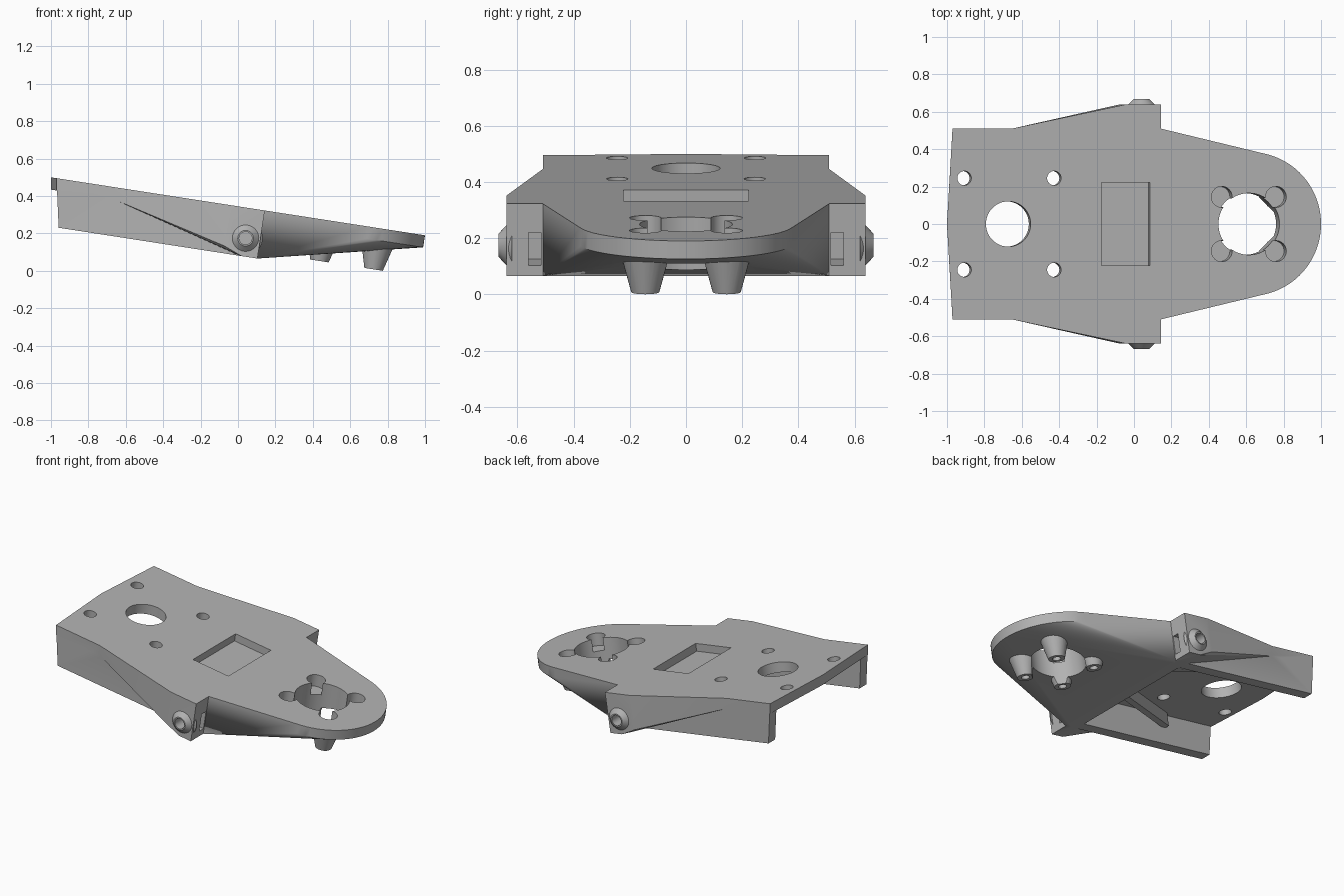
import bpy, bmesh
from math import atan, sin, cos, radians
from mathutils import Matrix, Vector

cube = bpy.data.objects.get("Cube")
if cube:
    bpy.data.objects.remove(cube)

grey = bpy.data.materials.new("plain_grey")
grey.use_nodes = True
grey.diffuse_color = (0.45, 0.45, 0.45, 1)
grey.node_tree.nodes["Principled BSDF"].inputs["Base Color"].default_value = (0.45, 0.45, 0.45, 1)

TILT = Matrix.Translation((0, 0, 0.345)) @ Matrix.Rotation(atan(0.155), 4, 'Y')
DEEP, THIN = -0.26, -0.065     # full depth and plate depth below the top face


def to_object(name, bm):
    bmesh.ops.recalc_face_normals(bm, faces=bm.faces[:])
    mesh = bpy.data.meshes.new(name)
    bm.to_mesh(mesh)
    bm.free()
    mesh.materials.append(grey)
    obj = bpy.data.objects.new(name, mesh)
    bpy.context.collection.objects.link(obj)
    return obj


def hull(name, points):
    """Convex solid round the given points."""
    bm = bmesh.new()
    for p in points:
        bm.verts.new(p)
    res = bmesh.ops.convex_hull(bm, input=bm.verts[:])
    loose = {g for g in res["geom_interior"] + res["geom_unused"] if isinstance(g, bmesh.types.BMVert)}
    bmesh.ops.delete(bm, geom=list(loose), context='VERTS')
    bmesh.ops.dissolve_limit(bm, angle_limit=radians(0.2), verts=bm.verts[:], edges=bm.edges[:])
    return to_object(name, bm)


def box(name, x, y, z):
    return hull(name, [(a, b, c) for a in x for b in y for c in z])


def cone(name, start, end, r1, r2, seg=32):
    """Round solid from start (radius r1) to end (radius r2)."""
    start, end = Vector(start), Vector(end)
    d = end - start
    bm = bmesh.new()
    turn = d.to_track_quat('Z', 'Y').to_matrix().to_4x4()
    bmesh.ops.create_cone(bm, cap_ends=True, segments=seg, radius1=r1, radius2=r2,
                          depth=d.length, matrix=Matrix.Translation((start + end) / 2) @ turn)
    return to_object(name, bm)


def combine(body, part, operation):
    mod = body.modifiers.new("combine", 'BOOLEAN')
    mod.operation, mod.solver, mod.object = operation, 'EXACT', part
    deps = bpy.context.evaluated_depsgraph_get()
    mesh = bpy.data.meshes.new_from_object(body.evaluated_get(deps))
    body.modifiers.clear()
    body.data = mesh
    bpy.data.objects.remove(part)


# Thin rear plate with a shallow pointed end
body = hull("mounting_bracket", [(u + shift, y, w) for w, shift in ((0, 0), (THIN, 0.01))
            for u, y in ((-1.012, 0), (-0.982, 0.51), (-0.982, -0.51), (0.1, 0.51), (0.1, -0.51))])
adds, cuts = [], []

# Rounded nose, thick at its root and thin round the rim
arc = [(0.628 + 0.384 * cos(radians(t)), 0.384 * sin(radians(t))) for t in range(-78, 79, 4)]
root = [(u, y, w) for u in (0.06, 0.145) for y in (-0.51, 0.51) for w in (0, DEEP)]
adds.append(hull("nose", root + [(u, y, w) for u, y in arc for w in (0, THIN)]))

for s in (-1, 1):
    # Side wall with a raked rear end
    adds.append(hull("side_wall", [(u, s * y, w) for y in (0.44, 0.51)
                for u, w in ((-0.982, 0), (-0.93, DEEP), (0.1, DEEP), (0.1, 0))]))
    # Flared shoulder
    inner = [(-0.66, 0), (-0.64, -0.07), (0.05, DEEP), (0.145, DEEP), (0.145, 0)]
    outer = [(-0.04, 0), (-0.04, -0.22), (0.06, DEEP), (0.145, DEEP), (0.145, 0)]
    adds.append(hull("shoulder", [(u, s * y, w) for u, w in inner for y in (0.48, 0.51)]
                     + [(u, s * 0.64, w) for u, w in outer]))
    # Pivot boss, bolt hole and nut slot
    adds.append(cone("pivot_boss", (0.066, s * 0.62, -0.162), (0.066, s * 0.667, -0.162), 0.092, 0.042))
    cuts.append(cone("bolt_hole", (0.066, s * 0.53, -0.162), (0.066, s * 0.7, -0.162), 0.034, 0.034))
    cuts.append(box("nut_slot", (0, 0.2), (s * 0.516, s * 0.56), (-0.222, -0.103)))
    # Diagonal stiffener under the plate
    adds.append(hull("stiffener", [(u, s * (y + t), w) for u, y in ((0.08, 0.12), (-0.6, 0.41))
                for t in (0, 0.045) for w in (-0.04, -0.15)]))
    # Tapered posts with a counterbore above and a screw hole below
    for u in (0.475, 0.768):
        y = s * 0.145
        adds.append(cone("post", (u, y, -0.062), (u, y, -0.222), 0.094, 0.05))
        cuts.append(cone("counterbore", (u, y, 0.05), (u, y, -0.08), 0.056, 0.056))
        cuts.append(cone("screw_hole", (u, y, -0.3), (u, y, -0.16), 0.025, 0.025))
    # Plate screw holes
    for u in (-0.918, -0.432):
        cuts.append(cone("plate_hole", (u, s * 0.245, 0.1), (u, s * 0.245, -0.3), 0.038, 0.038))

# Large round openings and the shallow pocket
cuts.append(cone("nose_opening", (0.622, 0, 0.1), (0.622, 0, -0.4), 0.165, 0.165, 64))
cuts.append(cone("rear_opening", (-0.68, 0, 0.1), (-0.68, 0, -0.4), 0.121, 0.121, 64))
cuts.append(box("pocket", (-0.175, 0.086), (-0.222, 0.222), (-0.05, 0.05)))

for part in adds:
    combine(body, part, 'UNION')
for part in cuts:
    combine(body, part, 'DIFFERENCE')

body.data.transform(TILT)
bpy.ops.object.select_all(action='DESELECT')
body.select_set(True)
bpy.context.view_layer.objects.active = body
bpy.ops.object.shade_smooth_by_angle(angle=radians(25))
